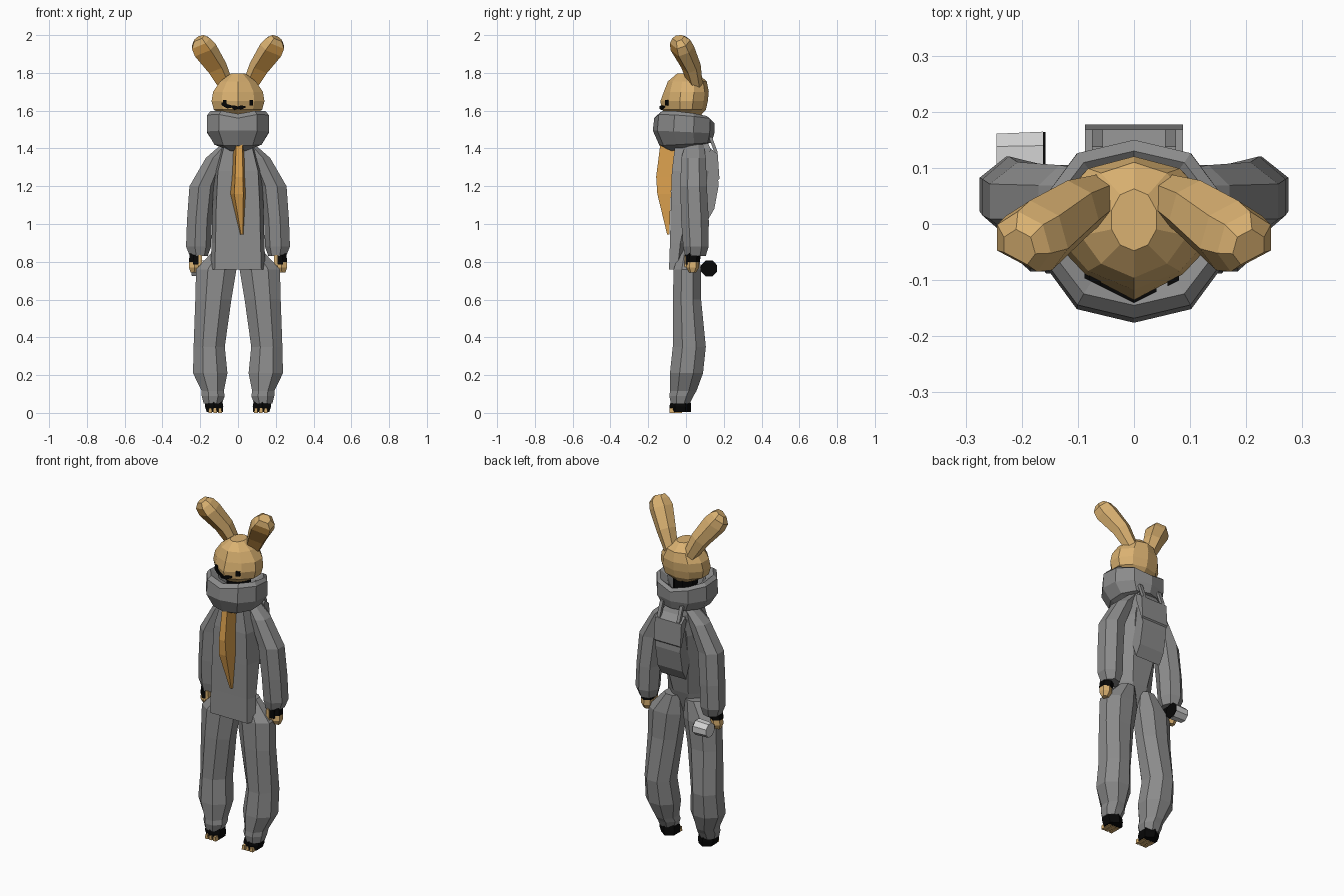
import bpy, bmesh, math
from mathutils import Vector

if "Cube" in bpy.data.objects:
    bpy.data.objects.remove(bpy.data.objects["Cube"])


def mat(name, c):
    m = bpy.data.materials.new(name)
    m.diffuse_color = (*c, 1)
    m.use_nodes = True
    m.node_tree.nodes["Principled BSDF"].inputs["Base Color"].default_value = m.diffuse_color
    return m


GREY = mat("grey cloth", (0.26, 0.26, 0.26))
TAN = mat("tan fur", (0.70, 0.44, 0.165))
ORANGE = mat("orange cloth", (0.70, 0.35, 0.075))
BLACK = mat("black", (0.002, 0.002, 0.002))
PALE = mat("pale grey", (0.65, 0.65, 0.65))


def skin(name, rings, mats, closed=False, paint=None):
    """Join rings of equal point count into one flat-faced part."""
    bm = bmesh.new()
    rs = [[bm.verts.new(p) for p in r] for r in rings]
    n = len(rs[0])
    pairs = list(zip(rs, rs[1:])) + ([(rs[-1], rs[0])] if closed else [])
    for k, (a, b) in enumerate(pairs):
        for i in range(n):
            j = (i + 1) % n
            f = bm.faces.new((a[i], a[j], b[j], b[i]))
            if paint and paint(k, i):
                f.material_index = 1
    if not closed:
        bm.faces.new(rs[0][::-1])
        bm.faces.new(rs[-1])
    bmesh.ops.recalc_face_normals(bm, faces=bm.faces)
    me = bpy.data.meshes.new(name)
    bm.to_mesh(me)
    bm.free()
    for m in mats:
        me.materials.append(m)
    ob = bpy.data.objects.new(name, me)
    bpy.context.collection.objects.link(ob)
    return ob


def oval(x0, x1, y0, y1, z, n=8, turn=0.5):
    """Polygon ring filling the given x and y limits."""
    k = 1 / math.cos(math.pi / n) if turn else 1
    return [((x0 + x1) / 2 + (x1 - x0) / 2 * k * math.cos((i + turn) * math.tau / n),
             (y0 + y1) / 2 + (y1 - y0) / 2 * k * math.sin((i + turn) * math.tau / n), z)
            for i in range(n)]


def loft(name, spans, mats, n=8, s=1, turn=0.5):
    return skin(name, [[(s * x, y, z) for x, y, z in oval(*q, n, turn)] for q in spans], mats)


def box(name, x0, x1, y0, y1, z0, z1, m, top=0):
    r = lambda z, i: [(x0 + i, y0, z), (x1 - i, y0, z), (x1 - i, y1, z), (x0 + i, y1, z)]
    return skin(name, [r(z0, 0), r(z1, top)], [m])


def face_plate(name, spans, m):
    """Thin strip following the wedge-shaped front of the face."""
    y = lambda x: -.136 + .5 * abs(x)
    return skin(name, [[(x, y(x) - .005, z0), (x, y(x) + .004, z0), (x, y(x) + .004, z1), (x, y(x) - .005, z1)]
                       for x, z0, z1 in spans], [m])


# Tunic: wide in front, narrow behind
tunic = []
for z, wf, yf, ym, wb, yb in [(0.76, .145, -.09, -.045, .03, .01), (0.9, .14, -.085, -.03, .05, .05),
                              (1.1, .135, -.08, .01, .075, .09), (1.28, .125, -.075, .03, .09, .12),
                              (1.4, .09, -.06, .03, .07, .13), (1.46, .05, -.03, .02, .04, .1)]:
    tunic.append([(-wf * .85, yf, z), (wf * .85, yf, z), (wf, ym, z), (wb, yb, z), (-wb, yb, z), (-wf, ym, z)])
skin("tunic", tunic, [GREY])

for s, side in ((-1, "left"), (1, "right")):
    # Trouser leg with gathered cuff
    loft(side + "_trouser_leg", [(.02, .12, -.03, .06, .87), (.008, .222, -.065, .08, .76),
                                 (.035, .226, -.07, .08, .6), (.07, .235, -.07, .105, .35),
                                 (.056, .238, -.085, .09, .21), (.075, .192, -.085, .055, .115),
                                 (.07, .192, -.088, .04, .09), (.085, .182, -.08, .02, .05)], [GREY], s=s)
    # Foot wrap and toes
    loft(side + "_foot_wrap", [(.08, .165, -.078, .018, .004), (.078, .176, -.08, .02, .035),
                               (.085, .176, -.07, .015, .075)], [BLACK], 6, s)
    for i in range(3):
        x = s * (.095 + .026 * i)
        box(side + "_toe", x - .01, x + .01, -.087, -.02, 0, .026, TAN, .003)

    # Sleeve
    loft(side + "_sleeve", [(.03, .09, .0, .09, 1.42), (.07, .17, -.02, .1, 1.35),
                            (.125, .257, -.025, .105, 1.2), (.145, .27, -.02, .115, 1.02),
                            (.15, .275, -.01, .115, .88), (.165, .255, .0, .1, .83)], [GREY], 7, s)
    # Wrist wrap, palm and thumb
    loft(side + "_wrist_wrap", [(.195, .26, .002, .068, .8), (.19, .255, .005, .075, .85)], [BLACK], 6, s)
    loft(side + "_hand", [(.215, .25, .02, .05, .742), (.2, .26, .005, .065, .77), (.2, .258, .01, .065, .81)],
         [TAN], 6, s)
    xt = s * .2
    box(side + "_thumb", xt - .012, xt + .012, -.008, .02, .76, .835, TAN, .004)
    xp = s * .224
    box(side + "_palm_wrap", xp - .014, xp + .014, -.003, .05, .785, .835, BLACK)

    # Ear: rings across a tilted axis, with one broad coloured inner facet
    axis = [Vector(p) for p in ((.06, .05, 1.73), (.11, .025, 1.83), (.175, -.022, 1.925),
                                (.198, -.033, 1.96), (.205, -.042, 1.985))]
    d = (axis[3] - axis[0]).normalized()
    u = d.cross(Vector((0, -1, 0))).normalized()      # outwards
    v = u.cross(d).normalized()
    v = v if v.y < 0 else -v                          # forwards
    rings = []
    for p, r in zip(axis, (.04, .055, .067, .058, .034)):
        ring = []
        for a in (15, 110, 160, 215, 270, 325):
            a = math.radians(a)
            q = p + u * r * math.cos(a) + v * r * math.sin(a)
            ring.append((s * q.x, q.y, min(q.z, 2.0)))
        rings.append(ring)
    skin(side + "_ear", rings, [TAN, ORANGE], paint=lambda k, i: i == 0 and k < 3)

    # Eye
    face_plate(side + "_eye", [(s * .06, 1.628, 1.656), (s * .08, 1.628, 1.656)], BLACK)
    # Pack strap over the shoulder
    xs = s * .065
    skin(side + "_pack_strap", [[(xs + a, y + b, z) for a, b in ((-.01, 0), (.01, 0), (.01, .018), (-.01, .018))]
                                for y, z in ((.14, 1.27), (.15, 1.38), (.12, 1.46), (.05, 1.47))], [GREY])

# Head: faceted, with the front line drawn out to a blunt snout
head = []
for w, y0, y1, z, snout in ((.07, -.075, .07, 1.57, .0), (.128, -.1, .1, 1.605, .024), (.14, -.106, .11, 1.65, .024),
                            (.132, -.1, .115, 1.7, .012), (.095, -.085, .105, 1.755, .006),
                            (.04, -.045, .06, 1.796, 0)):
    ring = oval(-w, w, y0, y1, z, 10)
    x, y, _ = ring[7]
    ring[7] = (x, y - snout, z)
    head.append(ring)
skin("head", head, [TAN])
# Jagged mouth
face_plate("mouth", [(-.088, 1.63, 1.643), (-.07, 1.618, 1.645), (-.055, 1.612, 1.634), (-.035, 1.616, 1.628),
                     (-.02, 1.604, 1.628), (0, 1.61, 1.622), (.015, 1.606, 1.628), (.04, 1.616, 1.624)], BLACK)
loft("neck", [(-.06, .06, -.05, .07, 1.43), (-.065, .065, -.06, .07, 1.585)], [BLACK])

# Cowl: profile swept round the neck, raised in front and lowered behind
cowl = []
for hx, y0, y1, z0, z1 in [(.065, -.085, .09, 1.395, 1.43), (.125, -.14, .135, 1.425, 1.44),
                           (.165, -.176, .15, 1.505, 1.49), (.163, -.168, .15, 1.57, 1.545),
                           (.145, -.145, .13, 1.592, 1.56), (.105, -.1, .09, 1.575, 1.53),
                           (.065, -.07, .06, 1.45, 1.46)]:
    ring = []
    for x, y, _ in oval(-hx, hx, y0, y1, 0, 10):
        t = (y - y0) / (y1 - y0)
        lift = .026 * min(1, abs(x) / .12) if z0 > 1.55 else 0
        ring.append((x, max(y0, min(y1, y)), z0 + (z1 - z0) * t + lift - .01))
    cowl.append(ring)
skin("cowl", cowl, [GREY], closed=True)

# Hanging scarf end
skin("scarf_tail", [[(c - w, yb, z), (c - .5 * w, yf, z), (c + .7 * w, yf, z), (c + w, yb, z)]
                    for c, w, yf, yb, z in
                    ((.004, .028, -.135, -.05, 1.43), (.002, .034, -.158, -.07, 1.25),
                     (.0, .04, -.152, -.08, 1.16), (.02, .008, -.1, -.088, .945))], [ORANGE])

# Backpack: profile extruded across the back
side_line = [(.08, 1.36), (.14, 1.39), (.165, 1.35), (.172, 1.2), (.15, 1.08), (.115, 1.02), (.08, 1.12)]
skin("backpack", [[(x, y, z) for y, z in side_line] for x in (-.082, .082)], [GREY])
skin("pack_flap", [[(x, y, z) for y, z in ((.13, 1.4), (.168, 1.37), (.177, 1.24), (.168, 1.23), (.12, 1.37))]
                   for x in (-.087, .087)], [GREY])

# Mallet held behind the left hand
wheel = lambda x, r: [(x, .122 + r * math.cos(i * math.tau / 8 + .39), .765 + r * math.sin(i * math.tau / 8 + .39))
                      for i in range(8)]
skin("mallet_head", [wheel(-.245, .042), wheel(-.162, .046)], [PALE])
skin("mallet_cap", [wheel(-.162, .045), wheel(-.158, .045)], [BLACK])
box("mallet_handle", -.235, -.22, .03, .1, .76, .775, BLACK)
